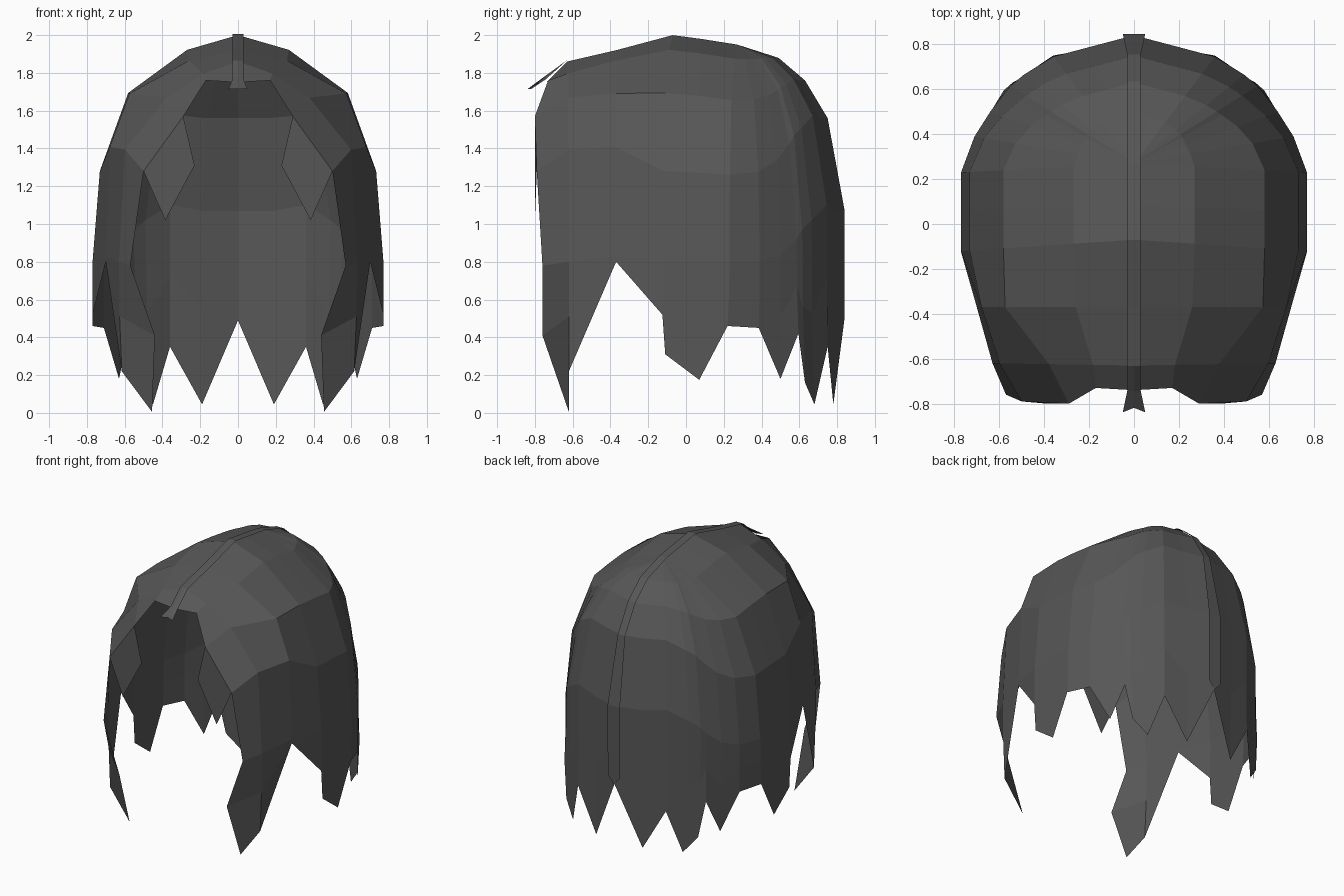
import bpy, bmesh
from mathutils import Vector

if "Cube" in bpy.data.objects:
    bpy.data.objects.remove(bpy.data.objects["Cube"])

hair = bpy.data.materials.new("charcoal hair")
hair.diffuse_color = (0.095, 0.095, 0.095, 1)
hair.use_nodes = True
hair.node_tree.nodes["Principled BSDF"].inputs["Base Color"].default_value = hair.diffuse_color


def make(name, bm, mirror=True):
    bmesh.ops.remove_doubles(bm, verts=bm.verts, dist=0.0005)
    bmesh.ops.recalc_face_normals(bm, faces=bm.faces)
    me = bpy.data.meshes.new(name)
    bm.to_mesh(me)
    bm.free()
    me.materials.append(hair)
    ob = bpy.data.objects.new(name, me)
    bpy.context.collection.objects.link(ob)
    if mirror:
        m = ob.modifiers.new("Mirror", 'MIRROR')
        m.use_clip = True
    return ob


def skin(columns):
    """Bridge neighbouring columns of points with quads."""
    bm = bmesh.new()
    grid = [[bm.verts.new(p) for p in c] for c in columns]
    for a, b in zip(grid, grid[1:]):
        for i in range(len(a) - 1):
            bm.faces.new((a[i], a[i + 1], b[i + 1], b[i]))
    return bm


# Arc profiles: (outward fraction, drop fraction) between parting and widest point
FRONT = [(.29, .06), (.60, .18), (.95, .44)]
TEMPLE = [(.37, .05), (.82, .21), (.97, .47)]
SIDE = [(.35, .065), (.755, .255), (.95, .60)]
BACK = [(.386, .08), (.632, .216), (.842, .443)]


def blend(k):
    return [(a + (c - a) * k, b + (d - b) * k) for (a, b), (c, d) in zip(SIDE, BACK)]


def column(cy, cz, prof, ex, ey, ez, hx, hy, hz):
    """One lock: an arc from the parting to its widest point, then down to the hem."""
    crown, wide, hem = Vector((0, cy, cz)), Vector((ex, ey, ez)), Vector((hx, hy, hz))
    pts = [crown]
    for h, v in prof:
        p = crown.lerp(wide, h)
        p.z = cz + (ez - cz) * v
        pts.append(p)
    mid = wide.lerp(hem, 0.22)
    mid.z = (ez + hz) / 2
    return pts + [wide, mid, hem]


# Front edge around the face, ending in the long front lock
front = [(0, -.74, 1.75), (.17, -.73, 1.76), (.29, -.80, 1.57), (.50, -.79, 1.28),
         (.57, -.76, .78), (.44, -.76, .41), (.455, -.62, .005)]

# Side locks: crown y, crown z, profile, widest point, hem point
sides = [(-.63, 1.86, FRONT, .63, -.62, .80, .615, -.62, .22),
         (-.37, 1.92, TEMPLE, .70, -.37, .83, .70, -.37, .80),
         (-.07, 2.00, SIDE, .77, -.12, .80, .77, -.125, .52),
         (-.065, 1.999, SIDE, .77, -.11, .80, .77, -.11, .31),
         (.08, 1.98, SIDE, .77, .06, .80, .77, .07, .175),
         (.27, 1.95, SIDE, .77, .23, .80, .77, .22, .46)]

# Back locks fan out from one crown point: side-to-back blend, widest point, hem point
back = [(.1, .71, .39, .80, .71, .385, .45), (.3, .64, .50, .84, .63, .50, .18),
        (.6, .575, .585, .92, .58, .595, .42), (.7, .55, .615, .97, .54, .63, .16),
        (.8, .49, .665, 1.02, .45, .68, .045), (1, .36, .745, 1.1, .36, .75, .35),
        (1, .19, .79, 1.07, .19, .78, .045), (1, 0, .84, 1.07, 0, .838, .49)]

side_cols = [column(*s) for s in sides]
back_cols = [column(.27, 1.95, blend(b[0]), *b[1:]) for b in back]
make("hair_shell", skin([front] + side_cols + back_cols))

# Pointed bang hanging beside the face
bm = bmesh.new()
bm.faces.new([bm.verts.new(p) for p in
              ((.29, -.80, 1.57), (.23, -.80, 1.31), (.385, -.80, 1.02), (.50, -.79, 1.28))])
make("face_bang", bm)

# Thin strand covering the parting from forehead to nape, flared at both ends
path = [Vector((0, -.835, 1.71)), Vector((0, -.74, 1.78))]
path += [side_cols[i][0] for i in (0, 1, 2, 5)] + back_cols[-1][1:]
strips = []
for i, p in enumerate(path):
    t = path[min(i + 1, len(path) - 1)] - path[max(i - 1, 0)]
    out = Vector((0, -t.z, t.y)).normalized() * 0.006
    w = .05 if i == 0 or i > len(path) - 4 else .03
    strips.append([p + out + Vector((-w, 0, 0)), p + out, p + out + Vector((w, 0, 0))])
strips[0][1].y += .02
for k in (0, 2):
    strips[1][k].z -= .02
    strips[-1][k].z += .06
make("parting_strand", skin(strips), mirror=False)
